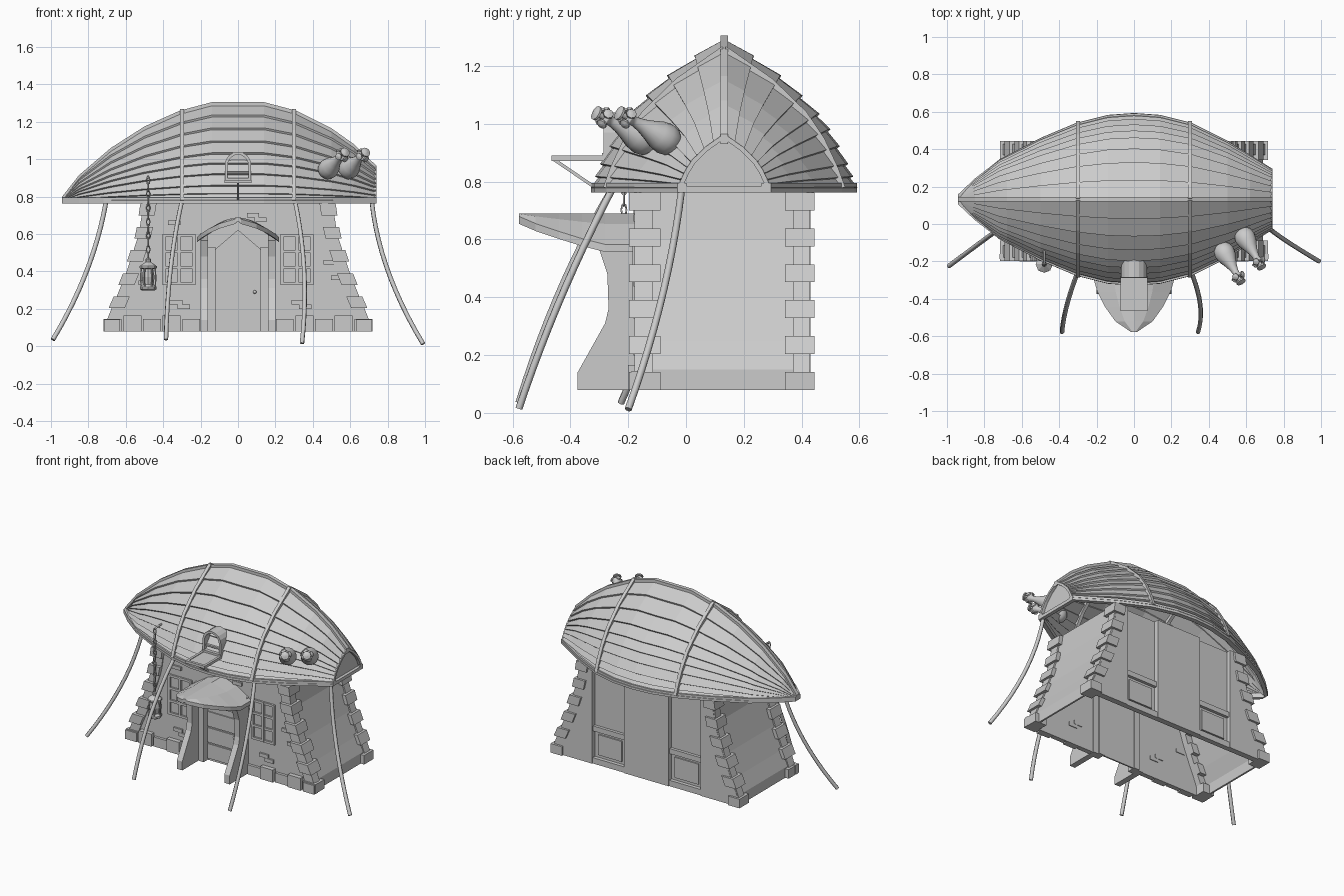
import bpy, bmesh, math
from mathutils import Vector

if "Cube" in bpy.data.objects:
    bpy.data.objects.remove(bpy.data.objects["Cube"])

GREY = (0.6, 0.6, 0.6, 1)
mat = bpy.data.materials.new("plain_grey")
mat.use_nodes = True
mat.diffuse_color = GREY
mat.node_tree.nodes["Principled BSDF"].inputs["Base Color"].default_value = GREY


def add(name, mesh, smooth=False):
    ob = bpy.data.objects.new(name, mesh)
    bpy.context.collection.objects.link(ob)
    mesh.materials.clear()
    mesh.materials.append(mat)
    for p in mesh.polygons:
        p.use_smooth = smooth
    return ob


def loft(name, rows, caps=False, smooth=False, closed=False):
    """Skin a grid of points, one row per section."""
    bm = bmesh.new()
    vs = [[bm.verts.new(p) for p in r] for r in rows]
    n = len(rows[0])
    for a, b in zip(vs, vs[1:]):
        for i in range(n if closed else n - 1):
            j = (i + 1) % n
            bm.faces.new((a[i], a[j], b[j], b[i]))
    if caps:
        bm.faces.new(vs[0])
        bm.faces.new(vs[-1])
    bmesh.ops.remove_doubles(bm, verts=bm.verts, dist=1e-5)
    bmesh.ops.recalc_face_normals(bm, faces=bm.faces)
    me = bpy.data.meshes.new(name)
    bm.to_mesh(me)
    bm.free()
    return add(name, me, smooth)


def prism(name, pts, axis, a, b):
    """Extrude a 2D outline along x or y."""
    place = {"x": lambda p, d: (d, p[0], p[1]), "y": lambda p, d: (p[0], d, p[1])}[axis]
    return loft(name, [[place(p, d) for p in pts] for d in (a, b)], True, False, True)


def box(name, x0, x1, y0, y1, z0, z1):
    return prism(name, [(x0, z0), (x1, z0), (x1, z1), (x0, z1)], "y", y0, y1)


def tube(name, pts, radius, cyclic=False, kind="NURBS"):
    cu = bpy.data.curves.new(name, "CURVE")
    cu.dimensions = "3D"
    cu.bevel_depth, cu.bevel_resolution, cu.resolution_u = radius, 1, 6
    cu.use_fill_caps = True
    sp = cu.splines.new(kind)
    sp.points.add(len(pts) - 1)
    for q, p in zip(sp.points, pts):
        q.co = (*p, 1)
    sp.use_cyclic_u = cyclic
    if kind == "NURBS":
        sp.order_u, sp.use_endpoint_u = 3, not cyclic
    tmp = bpy.data.objects.new(name, cu)
    me = bpy.data.meshes.new_from_object(tmp)
    bpy.data.objects.remove(tmp)
    return add(name, me, True)


def lathe(name, prof, origin, axis, sides=16, smooth=True):
    rot = Vector((0, 0, 1)).rotation_difference(Vector(axis))
    rows = [[Vector(origin) + rot @ Vector((r * math.cos(k * math.tau / sides),
             r * math.sin(k * math.tau / sides), h)) for k in range(sides)] for r, h in prof]
    return loft(name, rows, True, smooth, True)


def interp(pts, t):
    for (a, u), (b, v) in zip(pts, pts[1:]):
        if t <= b:
            return u + (v - u) * (t - a) / (b - a)
    return pts[-1][1]


# --- Upturned hull roof, open below: keel height and half breadth along x ---
CY, SHEER = 0.132, 0.775
KEEL = [(-.94, .785), (-.85, .9), (-.68, 1.045), (-.5, 1.16), (-.31, 1.245), (-.14, 1.29),
        (.14, 1.29), (.31, 1.245), (.5, 1.15), (.62, 1.065), (.74, .95)]
BREADTH = [(-.94, .015), (-.85, .1), (-.72, .2), (-.5, .315), (-.31, .395), (-.14, .438),
           (0, .448), (.14, .438), (.31, .395), (.5, .3), (.74, .15)]
ARCH = [(1, 0), (.945, .13), (.83, .34), (.685, .525), (.395, .765), (0, 1)]
XS = sorted({x for x, _ in KEEL + BREADTH})
PLANKS = 9


def arch(t):
    u = t * (len(ARCH) - 1)
    return [interp([(i, p[k]) for i, p in enumerate(ARCH)], u) for k in (0, 1)]


def hull(x, t, side, off=0.0):
    w, h = interp(BREADTH, x), interp(KEEL, x) - SHEER
    y, z = arch(t)
    off *= min(1, w / .15)
    tilt = .3 + t
    return (x, CY + side * (y * w + off * math.cos(tilt)), SHEER + z * h + off * math.sin(tilt))


for side, word in ((-1, "front"), (1, "back")):
    for i in range(PLANKS):
        lo, hi = i / PLANKS, (i + 1) / PLANKS
        loft(f"hull_plank_{word}_{i}", [[hull(x, lo, side), hull(x, lo, side, .014),
             hull(x, hi, side, .002)] for x in XS])
    # gunwale rail
    rail = []
    for x in XS:
        y = interp(BREADTH, x)
        rail.append([(x, CY + side * (y + d), z) for d, z in
                     ((-.02, .763), (.012, .763), (.012, .795), (-.02, .795))])
    loft(f"gunwale_{word}", rail, True, False, True)
    # outer ribs and flush stern frame
    for x, half, label, out in ((-.3, .011, "rib", .022), (.3, .011, "rib", .022), (.728, .012, "stern_frame", .004)):
        rows = []
        for k in range(16):
            t = k / 15
            rows.append([Vector(hull(x, t, side, o)) + Vector((d, 0, 0))
                         for d, o in ((-half, -.012), (half, -.012), (half, out), (-half, out))])
        loft(f"{label}_{word}", rows, True, False, True)

loft("keel", [[(x, CY + d, interp(KEEL, x) + z) for d, z in
     ((-.013, -.02), (.013, -.02), (.013, .015), (-.013, .015))] for x in XS], True, False, True)
stern = [hull(.72, k / 10, -1)[1:] for k in range(11)]
stern += [hull(.72, k / 10, 1)[1:] for k in range(9, -1, -1)]
prism("stern_panel", stern, "x", .705, .72)
box("stern_sill", .715, .74, CY - .15, CY + .15, .763, .785)

# --- House walls, flared toward the ground ---
FLARE = [(.08, .69), (.15, .69), (.25, .645), (.4, .585), (.6, .52), (.77, .495)]


def edge(z):
    return interp(FLARE, z)


right = [(x, z) for z, x in FLARE]
left = [(-x, z) for x, z in reversed(right)]
door_gap = [(-.14, .08), (-.14, .5), (0, .62), (.14, .5), (.14, .08)]
prism("front_wall", right + left + door_gap, "y", -.17, -.155)
prism("back_wall", right + left, "y", .39, .4)
for s, word in ((1, "left"), (-1, "right")):
    wall = [(s * x, z) for x, z in right] + [(s * (x - .012), z) for x, z in reversed(right)]
    prism(f"end_wall_{word}", wall, "y", -.16, .39)
    # corner stones, alternately long and short
    for i in range(11):
        z0, z1 = .08 + i * .062, .08 + (i + 1) * .062
        big = i % 2 == 0
        d, y_in, grow = (.026, .112, .02) if big else (.01, .085, 0)
        pts = [(s * (edge(z0) - .06), z0), (s * (edge(z0) + d), z0),
               (s * (edge(z1) + d), z1), (s * (edge(z1) - .06), z1)]
        prism(f"front_quoin_{word}_{i}", pts, "y", -.178 - grow, -.2 + y_in)
        prism(f"back_quoin_{word}_{i}", pts, "y", .455 - y_in, .428 + grow * .8)
    prism(f"back_outer_layer_{word}", [(s * .41, .08)] + [(s * x, z) for x, z in right]
          + [(s * .41, .77)], "y", .395, .43)
    # recessed back bays with a lower framed panel
    a, b = sorted((s * .17, s * .41))
    box(f"back_bay_bottom_{word}", a, b, .395, .425, .08, .12)
    box(f"back_bay_rail_{word}", a, b, .395, .42, .3, .335)
    box(f"back_bay_panel_{word}", a + .03, b - .03, .395, .41, .14, .28)
    # plinth stones
    for k in range(5):
        x = s * (.25 + k * .105)
        tall = .165 if k % 2 else .145
        box(f"plinth_stone_{word}_{k}", x - .048, x + .048, -.2 if k % 2 else -.188, -.16, .08, tall)
    # windows
    cx = s * .315
    for k in range(3):
        x = cx + (k - 1) * .08
        box(f"window_upright_{word}_{k}", x - .008, x + .008, -.185, -.165, .33, .6)
    for k in range(4):
        z = .335 + k * .086
        box(f"window_bar_{word}_{k}", cx - .088, cx + .088, -.182, -.165, z - .008, z + .008)
    # porch side brackets
    bracket = [(-.15, .08), (-.375, .08), (-.375, .14), (-.28, .31), (-.268, .36),
               (-.272, .48), (-.3, .565), (-.15, .61)]
    a, b = sorted((s * .16, s * .2))
    prism(f"porch_bracket_{word}", bracket, "x", a, b)
    a, b = sorted((s * .12, s * .16))
    box(f"door_post_{word}", a, b, -.2, -.14, .08, .53)
box("back_centre_layer", -.17, .17, .395, .43, .08, .77)

# raised bricks
for i, (x, z) in enumerate(((-.33, .235), (-.29, .21), (.32, .235), (.36, .21),
                            (.53, .365), (-.5, .34), (.08, .7), (.12, .675), (-.34, .66), (.49, .45))):
    box(f"brick_{i}", x - .033, x + .033, -.182, -.15, z - .012, z + .012)

# --- Door ---
box("door", -.125, .125, -.155, -.145, .08, .47)
prism("door_arch_panel", [(-.14, .47), (.14, .47), (.14, .52), (0, .63), (-.14, .52)], "y", -.155, -.145)
for i, z in enumerate((.14, .25, .36)):
    box(f"door_board_{i}", -.118, .118, -.163, -.15, z - .045, z + .055)
box("door_head", -.118, .118, -.163, -.15, .457, .473)
lathe("door_knob", [(.004, 0), (.01, .008), (.004, .016)], (.09, -.163, .29), (0, -1, 0), 8)

# --- Porch canopy, a small pointed hull ---
canopy = []
for y, w, drop in ((-.16, .22, .1), (-.28, .22, .1), (-.36, .197, .08), (-.44, .157, .055),
                   (-.52, .1, .028), (-.578, .015, .003)):
    half, dip = w * .5, drop * .36
    canopy.append([(-w, y, .683 - drop), (-half, y, .69 - dip), (0, y, .69), (half, y, .69 - dip),
                   (w, y, .683 - drop), (w, y, .657 - drop), (half, y, .665 - dip),
                   (0, y, .665), (-half, y, .665 - dip), (-w, y, .657 - drop)])
loft("porch_canopy", canopy, True, False, True)

# --- Roof hatch with its landing and brace ---
hood = [(.07 * math.cos(math.pi * k / 8), .97 + .07 * math.sin(math.pi * k / 8)) for k in range(9)]
hood = [(.07, .89)] + hood + [(-.07, .89)]
inner = [(x * .8, .89 + (z - .89) * .9) for x, z in reversed(hood)]
prism("hatch_hood", hood + inner, "y", -.285, -.15)
prism("hatch_back", hood, "y", -.22, -.15)
box("hatch_sill", -.07, .07, -.29, -.2, .885, .9)
box("hatch_bar", -.055, .055, -.275, -.26, .925, .935)
box("landing_board", -.06, .06, -.45, -.22, .876, .886)
for s in (-1, 1):
    box("landing_side", s * .065 - .008, s * .065 + .008, -.46, -.22, .872, .89)
box("landing_front", -.073, .073, -.465, -.447, .872, .89)
prism("landing_brace", [(-.46, .872), (-.44, .872), (-.29, .77), (-.31, .77)], "x", -.006, .006)

# --- Two jug chimneys ---
JUG = [(.004, -.06), (.03, -.053), (.05, -.03), (.056, 0), (.05, .03), (.036, .065),
       (.024, .1), (.018, .13), (.018, .145), (.034, .16), (.034, .166), (.016, .168)]
for n, base in enumerate(((.485, -.155, .95), (.595, -.075, .95))):
    axis = Vector((.09, -.16, .09)).normalized()
    lathe(f"jug_{n}", JUG, base, axis)
    tip = Vector(base) + axis * .165
    lathe(f"jug_cap_{n}", [(.01, 0), (.01, .025), (.026, .028), (.026, .036), (.006, .042)], tip, axis, 12, False)
    across = axis.cross(Vector((0, 0, 1))).normalized()
    for k in range(4):
        a = k * math.tau / 4 + .4
        out = across * math.cos(a) + axis.cross(across) * math.sin(a)
        lathe(f"jug_spout_{n}_{k}", [(.006, 0), (.006, .026), (.018, .029), (.018, .036), (.004, .04)],
              tip - axis * .012, out + axis * .5, 8, False)

# --- Bent prop poles ---
POLES = {"left_end": [(.715, -.015, .775), (.755, -.06, .4), (.99, -.2, .012)],
         "right_end": [(-.705, -.015, .775), (-.77, -.06, .4), (-.99, -.225, .035)],
         "left_front": [(.305, -.255, .775), (.385, -.45, .4), (.342, -.578, .015)],
         "right_front": [(-.3, -.255, .775), (-.375, -.45, .45), (-.385, -.578, .035)]}
for word, pts in POLES.items():
    tube(f"pole_{word}", pts, .0125)

# --- Hanging lantern on a chain ---
LX, LY = -.48, -.215
for k in range(12):
    z = .48 + k * .037
    ring = []
    for j in range(8):
        a = j * math.tau / 8
        d = .009 * math.cos(a)
        ring.append((LX + d * (k % 2), LY + d * (1 - k % 2), z + .023 * math.sin(a)))
    tube(f"chain_link_{k}", ring, .0035, True, "POLY")
tube("chain_hook", [(LX, LY, .9), (LX, LY + .05, .915), (LX, LY + .13, .9)], .006)
lathe("lantern_roof", [(.006, .475), (.014, .465), (.014, .45), (.046, .428), (.046, .418), (.03, .412)],
      (LX, LY, 0), (0, 0, 1), 8, False)
lathe("lantern_glass", [(.028, .325), (.034, .37), (.026, .415)], (LX, LY, 0), (0, 0, 1), 8, False)
lathe("lantern_base", [(.034, .298), (.044, .305), (.044, .318), (.03, .33)], (LX, LY, 0), (0, 0, 1), 8, False)
for k in range(6):
    c, s = math.cos(k * math.tau / 6), math.sin(k * math.tau / 6)
    tube(f"lantern_bar_{k}", [(LX + r * c, LY + r * s, z) for r, z in ((.036, .31), (.044, .365), (.036, .42))], .004)
